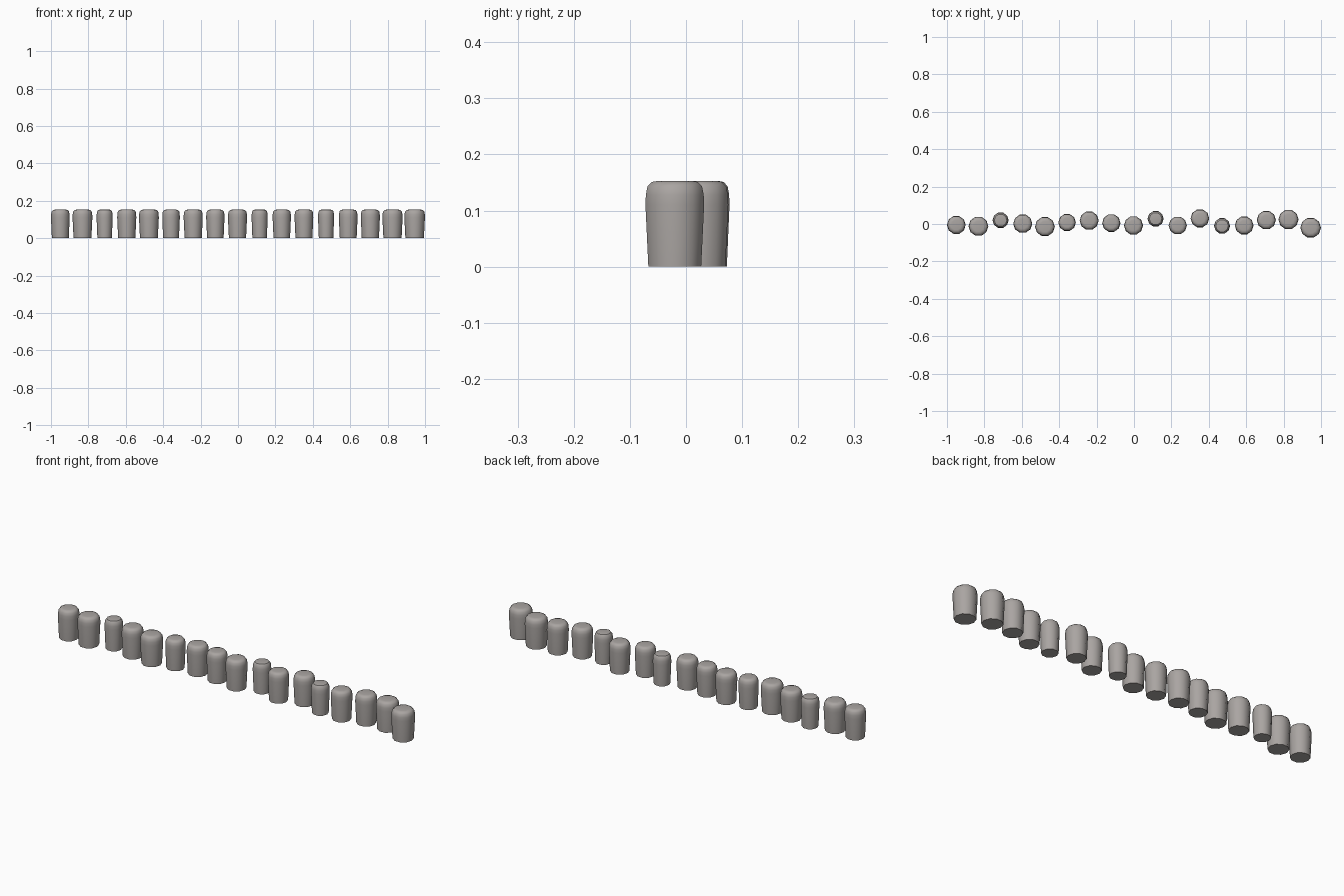
import bpy, bmesh, math

if "Cube" in bpy.data.objects:
    bpy.data.objects.remove(bpy.data.objects["Cube"])

# Weathered stone-grey wood
mat = bpy.data.materials.new("warm_grey")
mat.use_nodes = True
COLOUR = (0.40, 0.375, 0.36, 1)
mat.diffuse_color = COLOUR
mat.node_tree.nodes["Principled BSDF"].inputs["Base Color"].default_value = COLOUR

SIDES = 10
# Post outline: radius factor, height
PROFILE = [(0.90, 0), (1, 0.11), (0.985, 0.128), (0.93, 0.143), (0.78, 0.151), (0.55, 0.153)]


def make_post(name, x, y, radius):
    bm = bmesh.new()
    rings = []
    for factor, z in PROFILE:
        ring = []
        for i in range(SIDES):
            a = math.tau * i / SIDES
            ring.append(bm.verts.new((factor * radius * math.cos(a),
                                      factor * radius * math.sin(a), z)))
        rings.append(ring)
    for low, high in zip(rings, rings[1:]):
        for i in range(SIDES):
            j = (i + 1) % SIDES
            bm.faces.new((low[i], low[j], high[j], high[i]))
    bm.faces.new(rings[-1])
    bm.faces.new(rings[0][::-1])
    mesh = bpy.data.meshes.new(name)
    bm.to_mesh(mesh)
    bm.free()
    mesh.materials.append(mat)
    post = bpy.data.objects.new(name, mesh)
    post.location = (x, y, 0)
    bpy.context.collection.objects.link(post)
    return post


# Row of posts: sideways offset and radius of each, from right to left
ROW = [(-0.005, 0.05), (-0.012, 0.053), (0.02, 0.043), (0.002, 0.051), (-0.014, 0.053),
       (0.008, 0.047), (0.018, 0.051), (0.005, 0.049), (-0.008, 0.051), (0.028, 0.043),
       (-0.008, 0.049), (0.03, 0.05), (-0.01, 0.043), (-0.008, 0.05), (0.021, 0.051),
       (0.024, 0.054), (-0.02, 0.055)]
SPACING = 0.1184
posts = [make_post(f"post_{i + 1}", -0.95 + SPACING * i, y, r)
         for i, (y, r) in enumerate(ROW)]

# Smooth sides with a crisp base edge
bpy.ops.object.select_all(action="DESELECT")
for post in posts:
    post.select_set(True)
bpy.context.view_layer.objects.active = posts[0]
bpy.ops.object.shade_smooth_by_angle(angle=math.radians(40))
